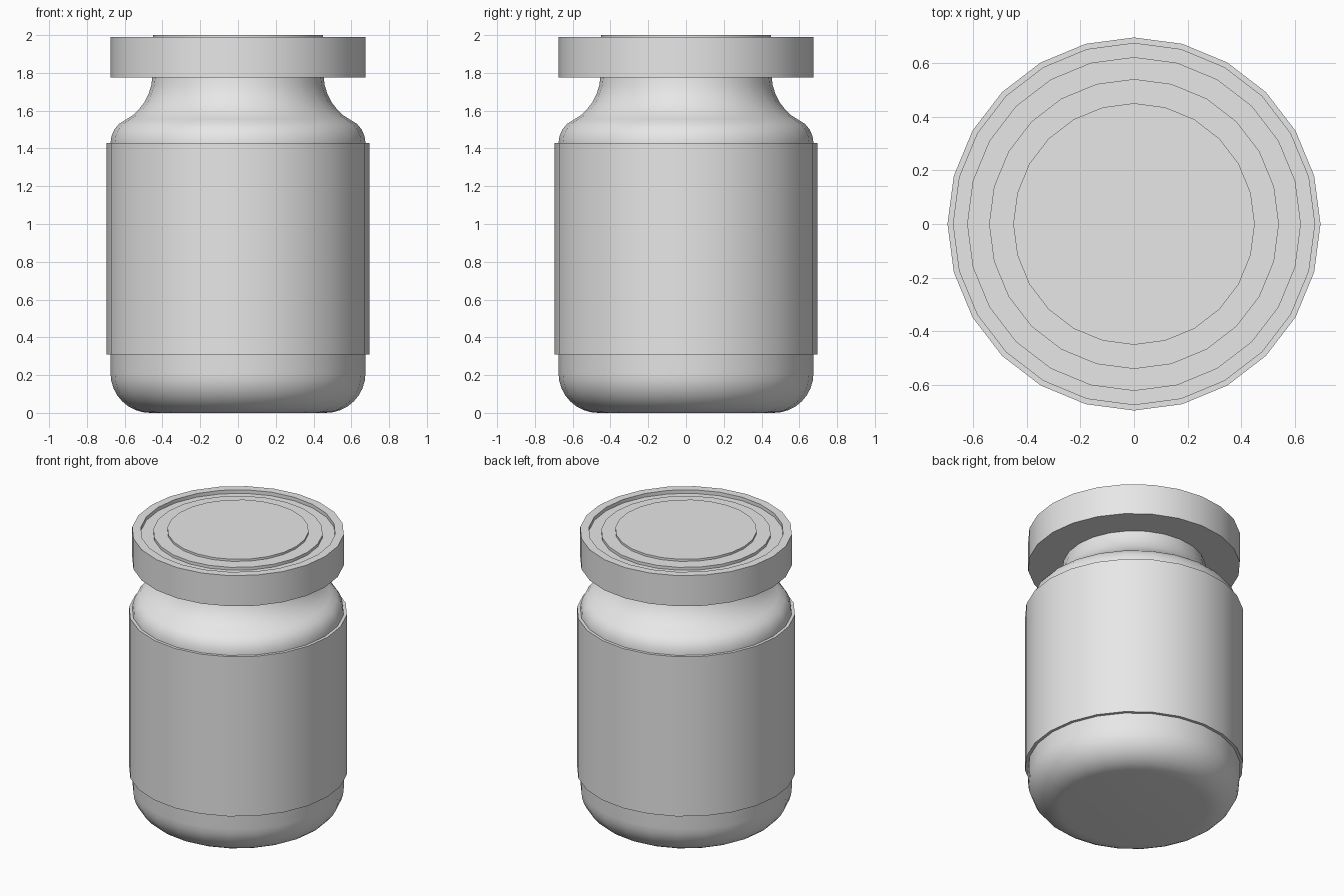
import bpy
import bmesh
import math

if "Cube" in bpy.data.objects:
    bpy.data.objects.remove(bpy.data.objects["Cube"], do_unlink=True)

SIDES = 24

grey = bpy.data.materials.new("plain_grey")
grey.use_nodes = True
grey.diffuse_color = (0.8, 0.8, 0.8, 1)
grey.node_tree.nodes["Principled BSDF"].inputs["Base Color"].default_value = (0.8, 0.8, 0.8, 1)


def lathe(name, profile, closed=False):
    """Spin (radius, z) points about z; cap both ends, or join them when closed."""
    bm = bmesh.new()
    rings = []
    for r, z in profile:
        rings.append([bm.verts.new((r * math.cos(a), r * math.sin(a), z))
                      for a in (2 * math.pi * i / SIDES for i in range(SIDES))])
    pairs = list(zip(rings, rings[1:]))
    if closed:
        pairs.append((rings[-1], rings[0]))
    else:
        bm.faces.new(rings[0])
        bm.faces.new(rings[-1])
    for low, high in pairs:
        for i in range(SIDES):
            j = (i + 1) % SIDES
            bm.faces.new((low[i], low[j], high[j], high[i]))
    bmesh.ops.recalc_face_normals(bm, faces=bm.faces[:])
    mesh = bpy.data.meshes.new(name)
    bm.to_mesh(mesh)
    bm.free()
    mesh.materials.append(grey)
    obj = bpy.data.objects.new(name, mesh)
    bpy.context.collection.objects.link(obj)
    bpy.ops.object.select_all(action="DESELECT")
    obj.select_set(True)
    bpy.context.view_layer.objects.active = obj
    bpy.ops.object.shade_smooth_by_angle(angle=math.radians(35))
    return obj


# Jar body: rounded base, straight wall, rounded shoulder and flared neck
BASE_R = 0.21
base = [(0.465 + BASE_R * math.sin(a), BASE_R - BASE_R * math.cos(a))
        for a in (math.pi / 2 * i / 8 for i in range(9))]
shoulder = [(0.675, 1.43), (0.67, 1.465), (0.655, 1.50), (0.63, 1.53), (0.59, 1.555),
            (0.555, 1.577), (0.522, 1.61), (0.495, 1.645), (0.473, 1.69),
            (0.459, 1.735), (0.452, 1.79)]
lathe("jar_body", base + shoulder)

# Wrap-around label band standing slightly proud of the wall
lathe("label_band", [(0.67, 0.31), (0.695, 0.31), (0.695, 1.43), (0.67, 1.43)], closed=True)

# Lid with a raised rim, a groove and two stepped discs on top
lathe("lid", [(0.44, 1.775), (0.675, 1.775), (0.675, 1.99), (0.62, 1.99), (0.62, 1.965),
              (0.54, 1.965), (0.54, 1.985), (0.45, 1.985), (0.45, 2.0)])
